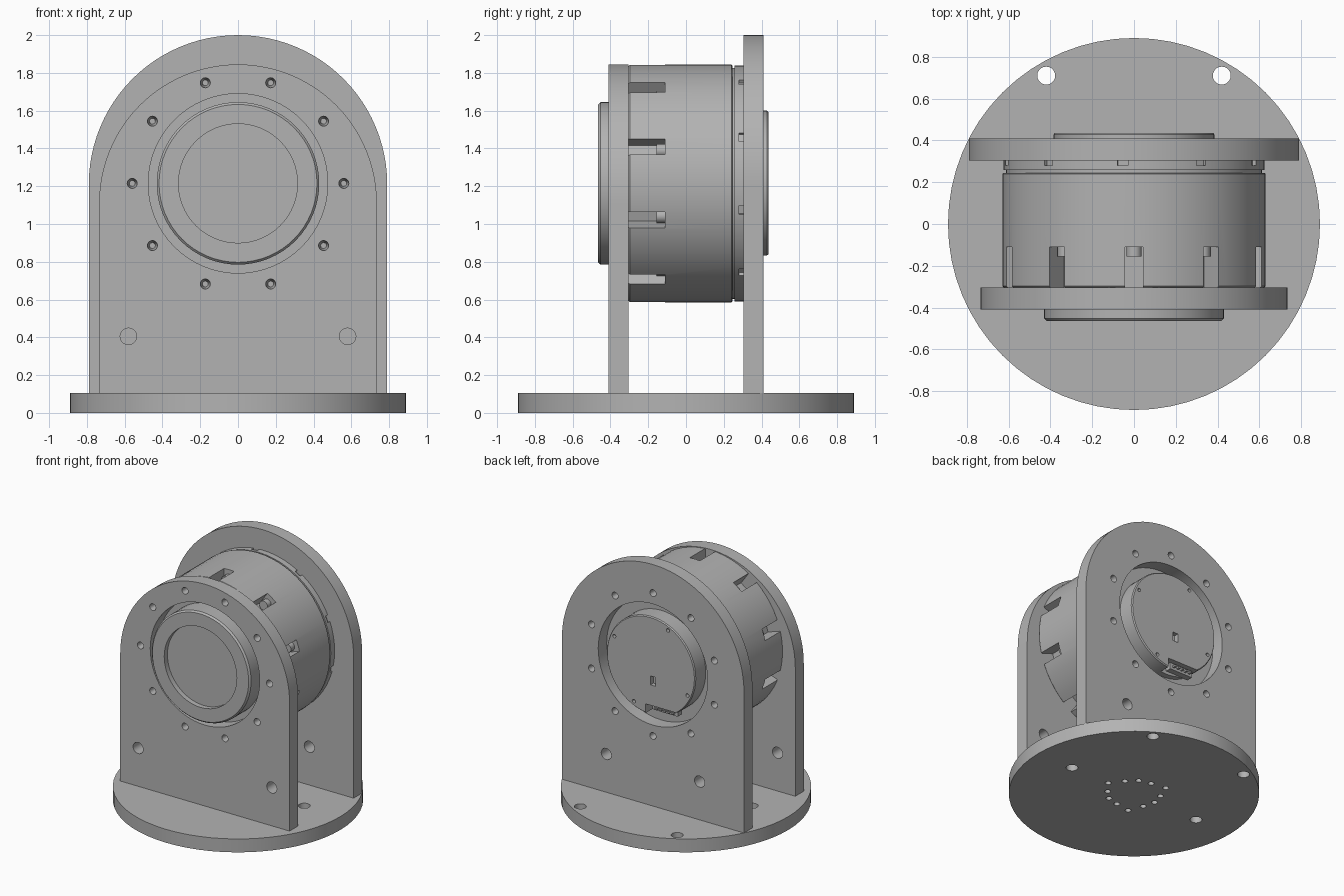
import bpy, bmesh
from math import sin, cos, pi, radians
from mathutils import Matrix, Vector

if "Cube" in bpy.data.objects:
    bpy.data.objects.remove(bpy.data.objects["Cube"])

AXIS_Z = 1.215      # height of the drum axis
STEP = 36           # ten-fold spacing of bolts and slots

grey = bpy.data.materials.new("machined_grey")
grey.use_nodes = True
grey.diffuse_color = (0.45, 0.45, 0.45, 1)
grey.node_tree.nodes["Principled BSDF"].inputs["Base Color"].default_value = (0.45, 0.45, 0.45, 1)


def finish(name, bm):
    """Turn a bmesh into a named, shaded object."""
    bmesh.ops.recalc_face_normals(bm, faces=bm.faces)
    mesh = bpy.data.meshes.new(name)
    bm.to_mesh(mesh)
    bm.free()
    mesh.materials.append(grey)
    obj = bpy.data.objects.new(name, mesh)
    bpy.context.collection.objects.link(obj)
    return obj


def smooth(obj):
    bpy.ops.object.select_all(action='DESELECT')
    obj.select_set(True)
    bpy.context.view_layer.objects.active = obj
    bpy.ops.object.shade_smooth_by_angle(angle=radians(25))


def add_cyl(bm, r, length, centre, along_y=True, r2=None, segs=20):
    """Cylinder or cone; r is the -y (or bottom) radius."""
    turn = Matrix.Rotation(-pi / 2, 4, 'X') if along_y else Matrix()
    bmesh.ops.create_cone(bm, cap_ends=True, segments=segs, radius1=r,
                          radius2=r if r2 is None else r2, depth=length,
                          matrix=Matrix.Translation(centre) @ turn)


def add_box(bm, size, centre, turn=Matrix()):
    m = Matrix.Translation(centre) @ turn @ Matrix.Diagonal((*size, 1))
    bmesh.ops.create_cube(bm, size=1, matrix=m)


def on_axis(r, degrees, y):
    """Point at a polar position around the drum axis."""
    a = radians(degrees)
    return Vector((r * cos(a), y, AXIS_Z + r * sin(a)))


def lathe(name, profile, segs=64):
    """Revolve (radius, y) points around the drum axis; radius 0 closes an end."""
    bm = bmesh.new()
    verts = [bm.verts.new((r, y, 0)) for r, y in profile]
    edges = [bm.edges.new(pair) for pair in zip(verts, verts[1:])]
    bmesh.ops.spin(bm, geom=verts + edges, cent=(0, 0, 0), axis=(0, 1, 0),
                   angle=2 * pi, steps=segs)
    bmesh.ops.remove_doubles(bm, verts=bm.verts, dist=0.0005)
    bmesh.ops.translate(bm, verts=bm.verts, vec=(0, 0, AXIS_Z))
    return finish(name, bm)


def cut(obj, bm):
    """Subtract the solids in bm from obj, then drop the cutter."""
    cutter = finish("cutter", bm)
    cutter.hide_render = True
    mod = obj.modifiers.new("cut", 'BOOLEAN')
    mod.object, mod.operation, mod.solver = cutter, 'DIFFERENCE', 'EXACT'
    graph = bpy.context.evaluated_depsgraph_get()
    mesh = bpy.data.meshes.new_from_object(obj.evaluated_get(graph))
    obj.modifiers.clear()
    obj.data = mesh
    bpy.data.objects.remove(cutter)


def arched_plate(name, half_width, arch_z, y0, y1, segs=48):
    """Upright plate with a half-round top."""
    bm = bmesh.new()
    pts = [(-half_width, 0.1), (half_width, 0.1)]
    pts += [(half_width * cos(pi * i / segs), arch_z + half_width * sin(pi * i / segs))
            for i in range(segs + 1)]
    face = bm.faces.new([bm.verts.new((x, y0, z)) for x, z in pts])
    new = bmesh.ops.extrude_face_region(bm, geom=[face])["geom"]
    bmesh.ops.translate(bm, vec=(0, y1 - y0, 0),
                        verts=[v for v in new if isinstance(v, bmesh.types.BMVert)])
    return finish(name, bm)


def drill_plate(plate, y, outward, first_angle, foot_x):
    """Large bore, ten bolt holes and two lower mounting holes."""
    bm = bmesh.new()
    add_cyl(bm, 0.475, 0.3, (0, y, AXIS_Z), segs=64)
    for k in range(10):
        radii = (0.027, 0.015) if outward < 0 else (0.015, 0.027)
        add_cyl(bm, radii[0], 0.11, on_axis(0.56, first_angle + STEP * k, y), r2=radii[1])
    for side in (-1, 1):
        add_cyl(bm, 0.044, 0.3, (side * foot_x, y, 0.405))
    cut(plate, bm)
    smooth(plate)


# Round base with mounting holes and a central ring of small holes
bm = bmesh.new()
add_cyl(bm, 0.89, 0.105, (0, 0, 0.0525), along_y=False, segs=64)
base = finish("base_disc", bm)
bm = bmesh.new()
for side in (-1, 1):
    for x, y in ((0.42, 0.71), (0.575, 0)):
        add_cyl(bm, 0.043, 0.4, (side * x, y, 0.05), along_y=False)
for k in range(12):
    r, a = (0.24 if k % 4 == 0 else 0.19), radians(30 * k)
    add_cyl(bm, 0.022, 0.4, (r * cos(a), r * sin(a), 0.05), along_y=False)
cut(base, bm)
smooth(base)

# Upright plates
front = arched_plate("front_plate", 0.735, 1.11, -0.41, -0.305)
drill_plate(front, -0.3575, -1, 0, 0.58)
back = arched_plate("back_plate", 0.79, 1.21, 0.305, 0.41)
drill_plate(back, 0.3575, 1, 18, 0.405)

# Drum housing with a rear groove, front slots and small rear notches
drum = lathe("drum_housing", [(0, -0.305), (0.622, -0.305), (0.63, -0.297), (0.63, 0.24),
                              (0.625, 0.245), (0.612, 0.245), (0.612, 0.258),
                              (0.625, 0.258), (0.625, 0.305), (0, 0.305)])
bm = bmesh.new()
for k in range(10):
    a = 18 + STEP * k
    turn = Matrix.Rotation(-radians(a), 4, 'Y')
    add_box(bm, (0.2, 0.24, 0.088), on_axis(0.61, a, -0.23), turn)
    a += 5
    turn = Matrix.Rotation(-radians(a), 4, 'Y')
    add_box(bm, (0.06, 0.08, 0.05), on_axis(0.635, a, 0.32), turn)
cut(drum, bm)
smooth(drum)

# Bolt heads seated at the end of each slot
bm = bmesh.new()
for k in range(10):
    add_cyl(bm, 0.036, 0.05, on_axis(0.56, 18 + STEP * k, -0.13), segs=16)
bolts = finish("slot_bolts", bm)
smooth(bolts)

# Front hub with chamfered rim and recessed face
hub = lathe("front_hub", [(0, -0.425), (0.315, -0.425), (0.315, -0.465), (0.418, -0.465),
                          (0.43, -0.452), (0.43, -0.3), (0, -0.3)])
smooth(hub)

# Rear cover with a lower notch, a window and four pin holes
cover = lathe("rear_cover", [(0, 0.3), (0.385, 0.3), (0.385, 0.428),
                             (0.378, 0.436), (0, 0.436)])
bm = bmesh.new()
add_box(bm, (0.3, 0.1, 0.2), (-0.105, 0.4, AXIS_Z - 0.41))
add_box(bm, (0.045, 0.06, 0.07), (-0.02, 0.43, AXIS_Z - 0.115))
for k in range(4):
    add_cyl(bm, 0.014, 0.06, on_axis(0.35, 25 + 90 * k, 0.43), segs=12)
cut(cover, bm)
smooth(cover)

# Socket block with pins inside the notch
bm = bmesh.new()
add_box(bm, (0.2, 0.05, 0.05), (-0.105, 0.37, AXIS_Z - 0.335))
for k in range(5):
    add_box(bm, (0.015, 0.03, 0.015), (-0.175 + 0.035 * k, 0.405, AXIS_Z - 0.335))
finish("rear_socket", bm)
